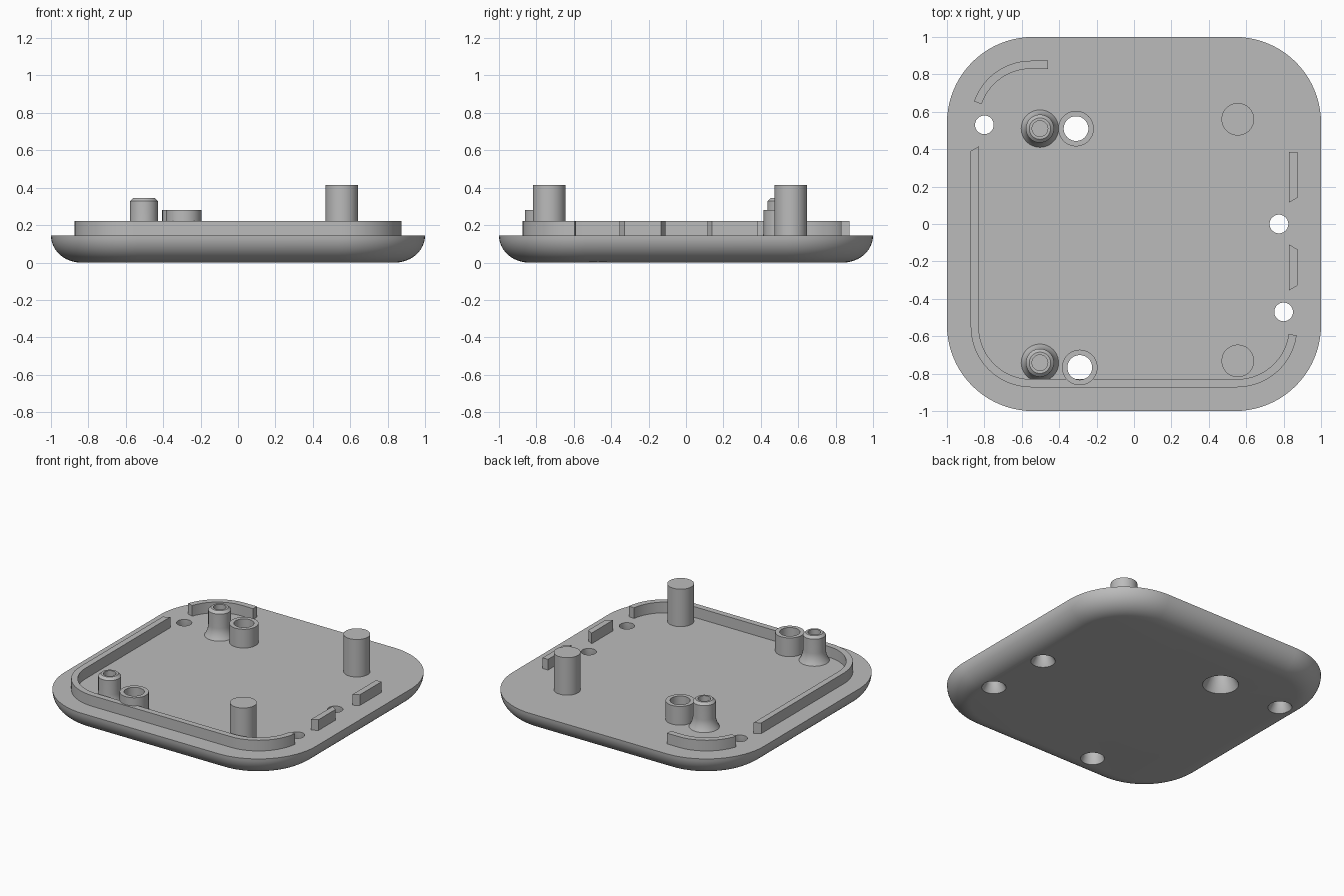
import bpy, bmesh, math

if "Cube" in bpy.data.objects:
    bpy.data.objects.remove(bpy.data.objects["Cube"])

grey = bpy.data.materials.new("matte grey")
grey.use_nodes = True
COLOUR = (0.5, 0.5, 0.5, 1)
grey.diffuse_color = COLOUR
grey.node_tree.nodes["Principled BSDF"].inputs["Base Color"].default_value = COLOUR

TOP, RIM_TOP = 0.145, 0.222
CORNER = 0.55            # centre of the rim corner arcs
OUT, INN = 0.873, 0.83   # outer and inner rim distances


def smooth(ob):
    bpy.ops.object.select_all(action='DESELECT')
    ob.select_set(True)
    bpy.context.view_layer.objects.active = ob
    bpy.ops.object.shade_smooth_by_angle(angle=math.radians(32))


def finish(name, bm):
    bmesh.ops.remove_doubles(bm, verts=bm.verts, dist=1e-5)
    bmesh.ops.recalc_face_normals(bm, faces=bm.faces)
    mesh = bpy.data.meshes.new(name)
    bm.to_mesh(mesh)
    bm.free()
    ob = bpy.data.objects.new(name, mesh)
    bpy.context.collection.objects.link(ob)
    mesh.materials.append(grey)
    smooth(ob)
    return ob


def arc(cx, cy, r, start, end, n=14):
    angles = [math.radians(start + (end - start) * i / n) for i in range(n + 1)]
    return [(cx + r * math.cos(a), cy + r * math.sin(a)) for a in angles]


def bridge(bm, loops):
    for a, b in zip(loops, loops[1:]):
        for i in range(len(a)):
            j = (i + 1) % len(a)
            bm.faces.new((a[i], a[j], b[j], b[i]))


def lathe(name, profile, x, y, ring=False, n=48):
    """Turn an (r, z) profile; ring closes the profile on itself."""
    bm = bmesh.new()
    loops = [[bm.verts.new((x + px, y + py, z)) for px, py in arc(0, 0, r, 0, 360, n)[:-1]]
             for r, z in profile]
    if ring:
        loops.append(loops[0])
    bridge(bm, loops)
    if not ring:
        bm.faces.new(loops[0])
        bm.faces.new(loops[-1])
    return finish(name, bm)


def band(name, outer, inner):
    """Raised wall between two matching point rows."""
    bm = bmesh.new()
    sections = []
    for o, i in zip(outer, inner):
        sections.append([bm.verts.new((*p, z)) for p, z in
                         ((o, TOP), (o, RIM_TOP), (i, RIM_TOP), (i, TOP))])
    bridge(bm, sections)
    bm.faces.new(sections[0])
    bm.faces.new(sections[-1])
    return finish(name, bm)


# Base plate with a rounded underside
bm = bmesh.new()
loops = []
for k in range(13):
    a = math.radians(90 * k / 12)
    inset, z = 0.16 * (1 - math.sin(a)), TOP * (1 - math.cos(a))
    c, r = 0.54, 0.46 - inset
    pts = []
    for q, (sx, sy) in enumerate(((1, 1), (-1, 1), (-1, -1), (1, -1))):
        pts += arc(sx * c, sy * c, r, 90 * q, 90 * q + 90, 20)
    loops.append([bm.verts.new((*p, z)) for p in pts])
bridge(bm, loops)
bm.faces.new(loops[0])
bm.faces.new(loops[-1])
base = finish("base_plate", bm)

# Countersunk through holes: x, y, radius, lower radius, countersink depth
BOSSES = [(-0.31, 0.51, 0.066, 0.118, 0.1), (-0.29, -0.767, 0.066, 0.078, 0.04)]
HOLES = BOSSES + [(-0.8, 0.53, 0.05, 0.08, 0.05),
                  (0.775, 0, 0.05, 0.08, 0.05),
                  (0.8, -0.47, 0.05, 0.08, 0.05)]
for x, y, r, low, depth in HOLES:
    extra = (low - r) * 0.02 / depth
    cutter = lathe("hole_cutter", [(low + extra, -0.02), (r, depth), (r, 0.2)], x, y)
    cutter.hide_render = True
    mod = base.modifiers.new("hole", 'BOOLEAN')
    mod.operation, mod.solver, mod.object = 'DIFFERENCE', 'EXACT', cutter
    bpy.context.view_layer.objects.active = base
    bpy.ops.object.modifier_apply(modifier=mod.name)
    bpy.data.objects.remove(cutter)
smooth(base)


# Long rim wall along the left of the plan, front and front corner
def long_rim(d, end_y):
    r = d - CORNER
    return ([(-d, end_y)] + arc(-CORNER, -CORNER, r, 180, 270)
            + arc(CORNER, -CORNER, r, 270, 352))


band("long_rim_wall", long_rim(OUT, 0.39), long_rim(INN, 0.415))


# Short curved rim wall at the back corner
def corner_rim(d):
    return [(-0.46, d)] + arc(-CORNER, CORNER, d - CORNER, 90, 161)


band("corner_rim_wall", corner_rim(OUT), corner_rim(INN))

# Two straight rim tabs with slanted ends
band("back_rim_tab", [(OUT, 0.14), (OUT, 0.385)], [(INN, 0.115), (INN, 0.385)])
band("front_rim_tab", [(OUT, -0.33), (OUT, -0.135)], [(INN, -0.355), (INN, -0.11)])

# Hollow bosses around two of the holes
for label, (x, y, r, low, depth) in zip(("back", "front"), BOSSES):
    lathe(label + "_boss", [(r, TOP), (0.095, TOP), (0.095, 0.28), (r, 0.28)], x, y, ring=True)

# Flared screw posts with chamfered tops and blind holes, and plain tall posts
flare = [(0.075 + 0.025 * (1 - t / 6) ** 2, TOP + 0.08 * t / 6) for t in range(7)]
tip = [(0.075, 0.328), (0.057, 0.345), (0.042, 0.345), (0.042, 0.2)]
for label, y, tall_y in (("back", 0.51), ("front", -0.742)) and (
        ("back", 0.51, 0.56), ("front", -0.742, -0.732)):
    lathe(label + "_screw_post", flare + tip, -0.503, y)
    lathe(label + "_tall_post", [(0.087, TOP), (0.087, 0.415)], 0.555, tall_y)
